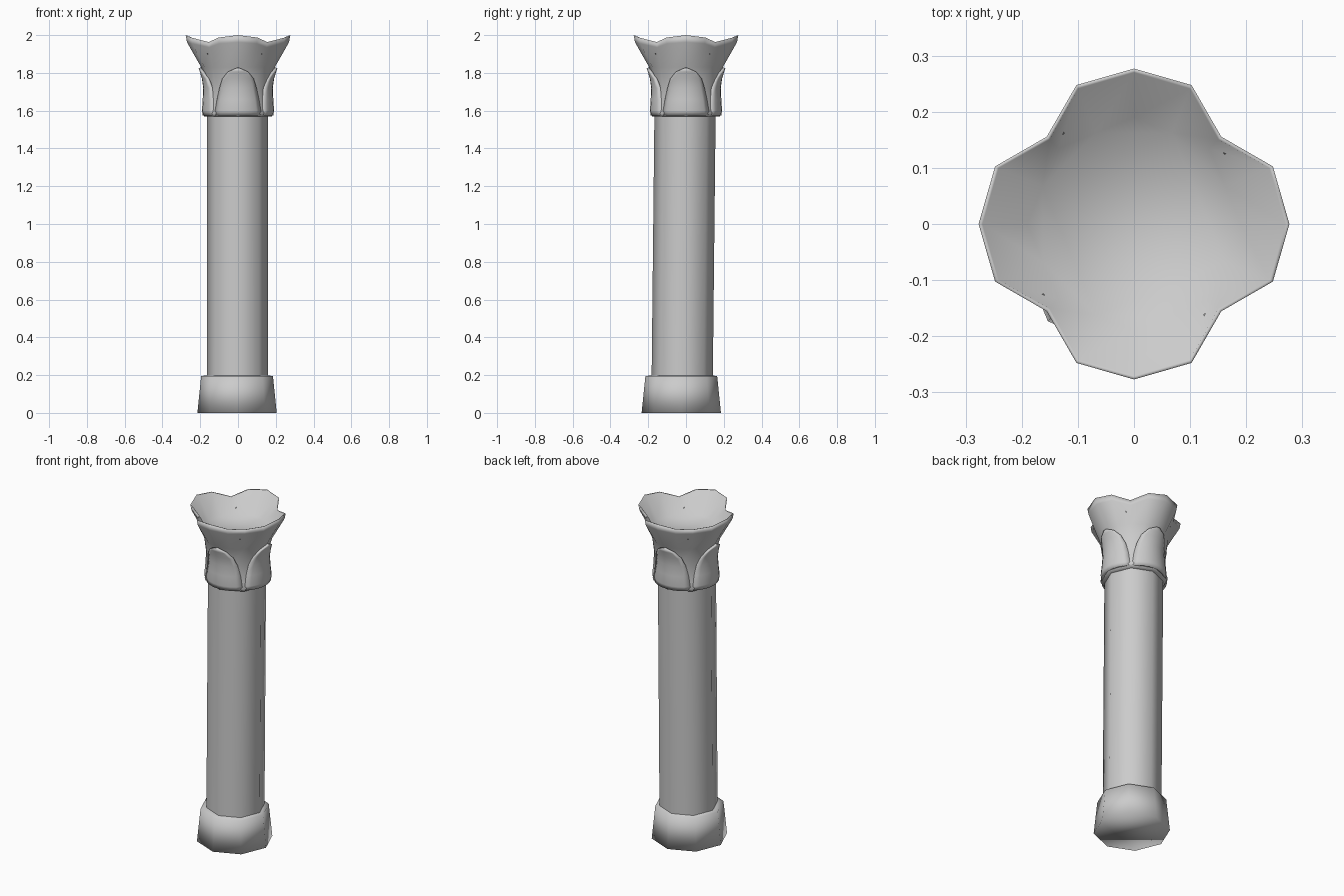
import bpy, bmesh
from math import sin, cos, radians

if "Cube" in bpy.data.objects:
    bpy.data.objects.remove(bpy.data.objects["Cube"], do_unlink=True)

stone = bpy.data.materials.new("grey_stone")
stone.use_nodes = True
GREY = (0.6, 0.6, 0.6, 1)
stone.diffuse_color = GREY
stone.node_tree.nodes["Principled BSDF"].inputs["Base Color"].default_value = GREY


def polar(radius, degrees, z, centre=(0, 0)):
    a = radians(degrees)
    return (centre[0] + radius * cos(a), centre[1] + radius * sin(a), z)


def ring(radius, z, centre=(0, 0)):
    """Octagonal ring with a corner on each axis."""
    return [polar(radius, i * 45, z, centre) for i in range(8)]


def lobed(axis, shoulder, valley):
    """Ring of 16 points from (radius, z) on axis, shoulder and diagonal."""
    cycle = (axis, shoulder, valley, shoulder)
    return [polar(cycle[i % 4][0], i * 22.5, cycle[i % 4][1]) for i in range(16)]


def loft(name, rows, closed=True, cap_start=False, cap_end=False):
    """Skin a list of equal point rows with quads."""
    bm = bmesh.new()
    grid = [[bm.verts.new(p) for p in row] for row in rows]
    n = len(rows[0])
    for low, high in zip(grid, grid[1:]):
        for i in range(n if closed else n - 1):
            j = (i + 1) % n
            bm.faces.new((low[i], low[j], high[j], high[i]))
    if cap_start:
        bm.faces.new(grid[0][::-1])
    if cap_end:
        bm.faces.new(grid[-1])
    for f in bm.faces:
        f.smooth = True
    mesh = bpy.data.meshes.new(name)
    bm.to_mesh(mesh)
    bm.free()
    mesh.materials.append(stone)
    obj = bpy.data.objects.new(name, mesh)
    bpy.context.collection.objects.link(obj)
    return obj


# Tapered plinth with a narrow ledge around the shaft
foot = (-0.005, -0.025)
loft("base", [ring(0.21, 0, foot), ring(0.19, 0.195, foot),
              ring(0.15, 0.2, foot)], cap_start=True)

# Shaft, leaning very slightly
loft("shaft", [ring(0.162, 0.19, (-0.003, -0.02)),
               ring(0.162, 1.6, (-0.003, -0.005))])


# Flared capital with a four-lobed rim and a hollow top
def level(z, axis, shoulder, valley):
    return lobed((axis, z), (shoulder, z), (valley, z))


loft("capital", [
    level(1.57, 0.14, 0.13, 0.14),
    level(1.57, 0.18, 0.168, 0.18),
    level(1.585, 0.186, 0.172, 0.186),
    level(1.62, 0.178, 0.168, 0.175),
    level(1.72, 0.165, 0.16, 0.172),
    level(1.83, 0.195, 0.192, 0.188),
    lobed((0.27, 1.962), (0.262, 1.955), (0.215, 1.935)),
    lobed((0.277, 2.0), (0.268, 1.987), (0.22, 1.963)),
    lobed((0.27, 1.998), (0.261, 1.985), (0.213, 1.961)),
    level(1.87, 0.19, 0.176, 0.19),
], cap_end=True)

# Four broad leaves wrapped around the capital: (z, half angle, radius, edge drop)
PROFILE = [(1.575, 43, 0.187, 0.008), (1.6, 42.5, 0.191, 0.011),
           (1.66, 40, 0.187, 0.014), (1.72, 35, 0.184, 0.012),
           (1.77, 27, 0.191, 0.008), (1.805, 16, 0.202, 0.003),
           (1.825, 3, 0.208, 0)]
STEPS = [i / 4 for i in range(-4, 5)]
for side, facing in (("left", 0), ("back", 90), ("right", 180), ("front", 270)):
    rows = [[polar(r - drop * u * u, facing + half * u, z) for u in STEPS]
            for z, half, r, drop in PROFILE]
    leaf = loft(side + "_leaf", rows, closed=False)
    thick = leaf.modifiers.new("thickness", "SOLIDIFY")
    thick.thickness = 0.014
    thick.offset = -1
